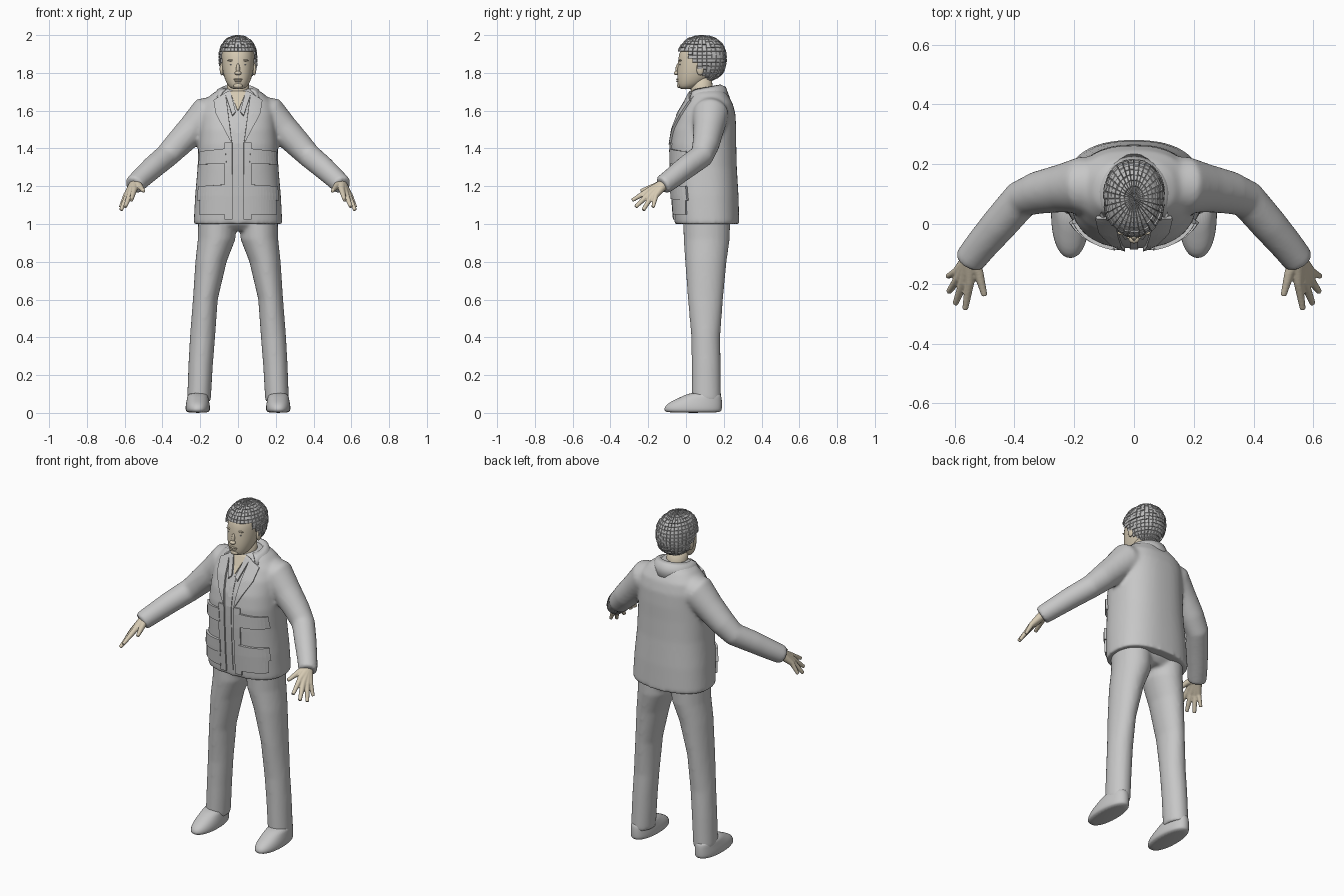
import bpy, bmesh, math, random
from mathutils import Vector, Matrix

random.seed(4)
if "Cube" in bpy.data.objects:
    bpy.data.objects.remove(bpy.data.objects["Cube"], do_unlink=True)


def material(name, rgb):
    m = bpy.data.materials.new(name)
    m.use_nodes = True
    m.diffuse_color = (*rgb, 1)
    m.node_tree.nodes["Principled BSDF"].inputs["Base Color"].default_value = (*rgb, 1)
    return m


CLOTH = material("cloth grey", (0.57, 0.57, 0.57))
SKIN = material("skin", (0.67, 0.59, 0.45))
HAIR = material("hair grey", (0.5, 0.5, 0.5))


def bridge(bm, loops):
    """Skin a list of point rings into a closed body."""
    rings = [[bm.verts.new(p) for p in loop] for loop in loops]
    n = len(rings[0])
    faces = [bm.faces.new((a[i], a[(i + 1) % n], b[(i + 1) % n], b[i]))
             for a, b in zip(rings, rings[1:]) for i in range(n)]
    faces += [bm.faces.new(rings[0][::-1]), bm.faces.new(rings[-1])]
    bmesh.ops.recalc_face_normals(bm, faces=faces)


def tube(bm, points, side=1, n=16):
    """Round tube along (x, y, z, radius) points."""
    pos = [Vector((x * side, y, z)) for x, y, z, r in points]
    loops, last, up = [], None, None
    for i, p in enumerate(pos):
        d = (pos[min(i + 1, len(pos) - 1)] - pos[max(i - 1, 0)]).normalized()
        if last is None:
            up = d.orthogonal().normalized()
        else:
            up.rotate(last.rotation_difference(d))
        last, across, r = d, d.cross(up), points[i][3]
        turns = [math.tau * k / n for k in range(n)]
        loops.append([p + (up * math.cos(t) + across * math.sin(t)) * r for t in turns])
    bridge(bm, loops)


def stack(bm, rings, cx=0.0, power=2.0, n=32):
    """Horizontal rounded rings given as (z, front y, back y, half width[, centre x])."""
    loops = []
    for z, yf, yb, rx, *own in rings:
        x0, loop = (own[0] if own else cx), []
        for k in range(n):
            c, s = math.cos(math.tau * k / n), math.sin(math.tau * k / n)
            loop.append((x0 + rx * math.copysign(abs(c) ** (2 / power), c),
                         (yf + yb) / 2 + (yb - yf) / 2 * math.copysign(abs(s) ** (2 / power), s), z))
        loops.append(loop)
    bridge(bm, loops)


def finish(name, bm, mat, voxel=0, relax=0, subdiv=0, solid=0, smooth=True):
    for f in bm.faces:
        f.smooth = smooth
    me = bpy.data.meshes.new(name)
    bm.to_mesh(me)
    bm.free()
    me.materials.append(mat)
    ob = bpy.data.objects.new(name, me)
    bpy.context.scene.collection.objects.link(ob)
    if voxel:
        m = ob.modifiers.new("Blend", "REMESH")
        m.mode, m.voxel_size, m.use_smooth_shade = "VOXEL", voxel, True
    if relax:
        m = ob.modifiers.new("Relax", "SMOOTH")
        m.factor, m.iterations = 0.5, relax
    if subdiv:
        m = ob.modifiers.new("Round", "SUBSURF")
        m.levels = m.render_levels = subdiv
    if solid:
        m = ob.modifiers.new("Thickness", "SOLIDIFY")
        m.thickness, m.offset = solid, 0
    return ob


# Jacket body and sleeves, blended into one garment
POWER = 2.4
TORSO = [(1.0, -.06, .282, .235), (1.15, -.072, .278, .227), (1.3, -.08, .269, .214),
         (1.42, -.082, .266, .21), (1.5, -.07, .266, .204), (1.58, -.04, .262, .2),
         (1.64, -.005, .247, .185), (1.69, .02, .217, .137), (1.717, .04, .19, .09)]
SLEEVE = [(.08, .13, 1.6, .085), (.17, .13, 1.577, .097), (.24, .12, 1.502, .081),
          (.32, .105, 1.42, .072), (.378, .083, 1.36, .064), (.45, 0, 1.3, .061),
          (.51, -.07, 1.245, .056), (.545, -.114, 1.212, .053), (.553, -.127, 1.203, .051)]
bm = bmesh.new()
stack(bm, TORSO, power=POWER, n=48)
for side in (1, -1):
    tube(bm, SLEEVE, side, 24)
finish("jacket", bm, CLOTH, voxel=.01, relax=9)


def front_y(x, z):
    """Depth of the jacket front at a given place."""
    for a, b in zip(TORSO, TORSO[1:]):
        if z <= b[0]:
            break
    t = (z - a[0]) / (b[0] - a[0])
    yf, yb, rx = (a[i] + (b[i] - a[i]) * t for i in (1, 2, 3))
    edge = max(0, 1 - abs(x / rx) ** POWER) ** (1 / POWER)
    return (yf + yb) / 2 - (yb - yf) / 2 * edge


def patch(name, corners, thick, mat=CLOTH, side=1, n=10):
    """Four-cornered panel laid over the jacket front."""
    a, b, c, d = (Vector(p) for p in corners)
    bm = bmesh.new()
    grid = []
    for i in range(n + 1):
        row = []
        for j in range(n + 1):
            p = a.lerp(b, i / n).lerp(d.lerp(c, i / n), j / n)
            row.append(bm.verts.new((p.x * side, front_y(p.x, p.y), p.y)))
        grid.append(row)
    for r, q in zip(grid, grid[1:]):
        for j in range(n):
            bm.faces.new((r[j], q[j], q[j + 1], r[j + 1]))
    finish(name, bm, mat, solid=thick * 2, smooth=False)


def box(x0, x1, z0, z1):
    return (x0, z0), (x1, z0), (x1, z1), (x0, z1)


# Front edges, lapels and pockets
for side, word in ((1, "left"), (-1, "right")):
    patch(word + "_front_edge", box(.03, .07, 1.025, 1.43), .008, side=side)
    patch(word + "_lapel", ((.03, 1.42), (.115, 1.58), (.125, 1.65), (.065, 1.69)), .011, side=side)
    patch(word + "_shirt_collar", ((.012, 1.59), (.03, 1.57), (.068, 1.69), (.04, 1.7)), .011, side=side)
    patch(word + "_chest_flap", ((.06, 1.32), (.2, 1.315), (.193, 1.385), (.065, 1.4)), .011, side=side)
    patch(word + "_hip_pocket", box(.065, .2, 1.05, 1.16), .009, side=side)
    patch(word + "_hip_flap", ((.06, 1.135), (.207, 1.125), (.2, 1.2), (.06, 1.21)), .014, side=side)
patch("shirt_placket", box(-.014, .014, 1.04, 1.59), .004)
patch("open_neckline", ((-.002, 1.6), (.002, 1.6), (.042, 1.7), (-.042, 1.7)), .006, SKIN)

# Jacket collar wrapped around the neck
bm = bmesh.new()
rows = []
for r, z in ((.072, 1.7), (.084, 1.733), (.106, 1.722), (.129, 1.66)):
    row = []
    for k in range(25):
        a = math.radians(-128 + 256 * k / 24)
        drop = .03 * (1 - math.cos(a)) / 2 * (z > 1.69)
        row.append(bm.verts.new((r * math.sin(a), .1 + r * math.cos(a), z - drop)))
    rows.append(row)
for r, q in zip(rows, rows[1:]):
    for k in range(24):
        bm.faces.new((r[k], r[k + 1], q[k + 1], q[k]))
finish("collar", bm, CLOTH, solid=.012)

# Trousers: two legs merged with the hips
LEG = [(.06, .03, .186, .063, .207), (.25, .03, .184, .065, .198), (.4, .028, .181, .067, .188),
       (.6, .01, .196, .066, .173), (.8, -.005, .215, .083, .143), (.92, -.013, .232, .1, .113),
       (1.06, -.015, .235, .1, .11)]
bm = bmesh.new()
for side in (1, -1):
    stack(bm, [(z, a, b, r, x * side) for z, a, b, r, x in LEG], n=24)
stack(bm, [(.965, .03, .2, .17), (1.0, -.01, .23, .205), (1.06, -.01, .235, .205)])
finish("trousers", bm, CLOTH, voxel=.01, relax=8)

# Shoes
SHOE = [(0, -.105, .182, .056), (.012, -.117, .19, .065), (.035, -.113, .191, .065),
        (.058, -.085, .191, .061), (.08, -.035, .189, .056), (.11, .02, .184, .052)]
for side, word in ((1, "left"), (-1, "right")):
    bm = bmesh.new()
    stack(bm, SHOE, cx=.213 * side, power=2.2)
    finish(word + "_shoe", bm, CLOTH, subdiv=1)

# Hands: each finger runs from the wrist over its knuckle to the tip
WRIST = (.546, -.112, 1.214, .028)
FINGERS = [((.55, -.195, 1.18, .016), (.565, -.285, 1.125, .01)),
           ((.57, -.195, 1.16, .017), (.598, -.267, 1.09, .01)),
           ((.586, -.18, 1.15, .016), (.62, -.227, 1.073, .01)),
           ((.594, -.16, 1.15, .015), (.623, -.175, 1.088, .009)),
           ((.52, -.165, 1.2, .017), (.5, -.24, 1.175, .01))]
for side, word in ((1, "left"), (-1, "right")):
    bm = bmesh.new()
    for knuckle, tip in FINGERS:
        tube(bm, (WRIST, knuckle, tip), side, 12)
    finish(word + "_hand", bm, SKIN, voxel=.004, relax=2)

# Neck and head
bm = bmesh.new()
tube(bm, [(0, .095, 1.62, .06), (0, .085, 1.7, .058), (0, .075, 1.79, .06)], n=24)
finish("neck", bm, SKIN)
HEAD = [(1.713, -.03, .02, .03), (1.728, -.042, .07, .05), (1.76, -.047, .12, .068),
        (1.8, -.047, .155, .08), (1.84, -.044, .18, .085), (1.88, -.041, .19, .087),
        (1.92, -.032, .19, .085), (1.96, .005, .165, .062), (1.982, .055, .115, .03)]
bm = bmesh.new()
stack(bm, HEAD, power=2.15)
finish("head", bm, SKIN, subdiv=1)


def ball(name, loc, size, mat):
    bm = bmesh.new()
    bmesh.ops.create_uvsphere(bm, u_segments=16, v_segments=10, radius=1,
                              matrix=Matrix.Translation(loc) @ Matrix.Diagonal((*size, 1)))
    finish(name, bm, mat)


# Facial features
ball("nose_bridge", (0, -.043, 1.82), (.01, .012, .03), SKIN)
ball("nose_tip", (0, -.051, 1.799), (.018, .014, .011), SKIN)
ball("upper_lip", (0, -.045, 1.766), (.024, .007, .005), SKIN)
ball("lower_lip", (0, -.044, 1.756), (.02, .008, .005), SKIN)
ball("chin", (0, -.036, 1.733), (.024, .011, .014), SKIN)
for side, word in ((1, "left"), (-1, "right")):
    ball(word + "_eye", (.033 * side, -.03, 1.845), (.012, .006, .004), HAIR)
    ball(word + "_brow", (.034 * side, -.03, 1.866), (.022, .007, .005), SKIN)
    ball(word + "_ear", (.086 * side, .075, 1.82), (.011, .02, .033), SKIN)

# Hair: boxy rounded cap trimmed along the hairline, broken up into raised tufts
bm = bmesh.new()
bmesh.ops.create_uvsphere(bm, u_segments=32, v_segments=20, radius=1)
for v in bm.verts:
    v.co /= sum(abs(c) ** 2.3 for c in v.co) ** (1 / 2.3)
    v.co = (v.co.x * .098, .085 + v.co.y * .127, 1.875 + v.co.z * .119)
bare = []
for f in bm.faces:
    c = f.calc_center_median()
    if c.z < max(1.758, 1.91 - 1.3 * max(0, c.y)):
        bare.append(f)
bmesh.ops.delete(bm, geom=bare, context="FACES")
for f in list(bm.faces):
    bmesh.ops.inset_individual(bm, faces=[f], thickness=.0015, depth=random.uniform(.001, .007))
finish("hair", bm, HAIR, smooth=False)
